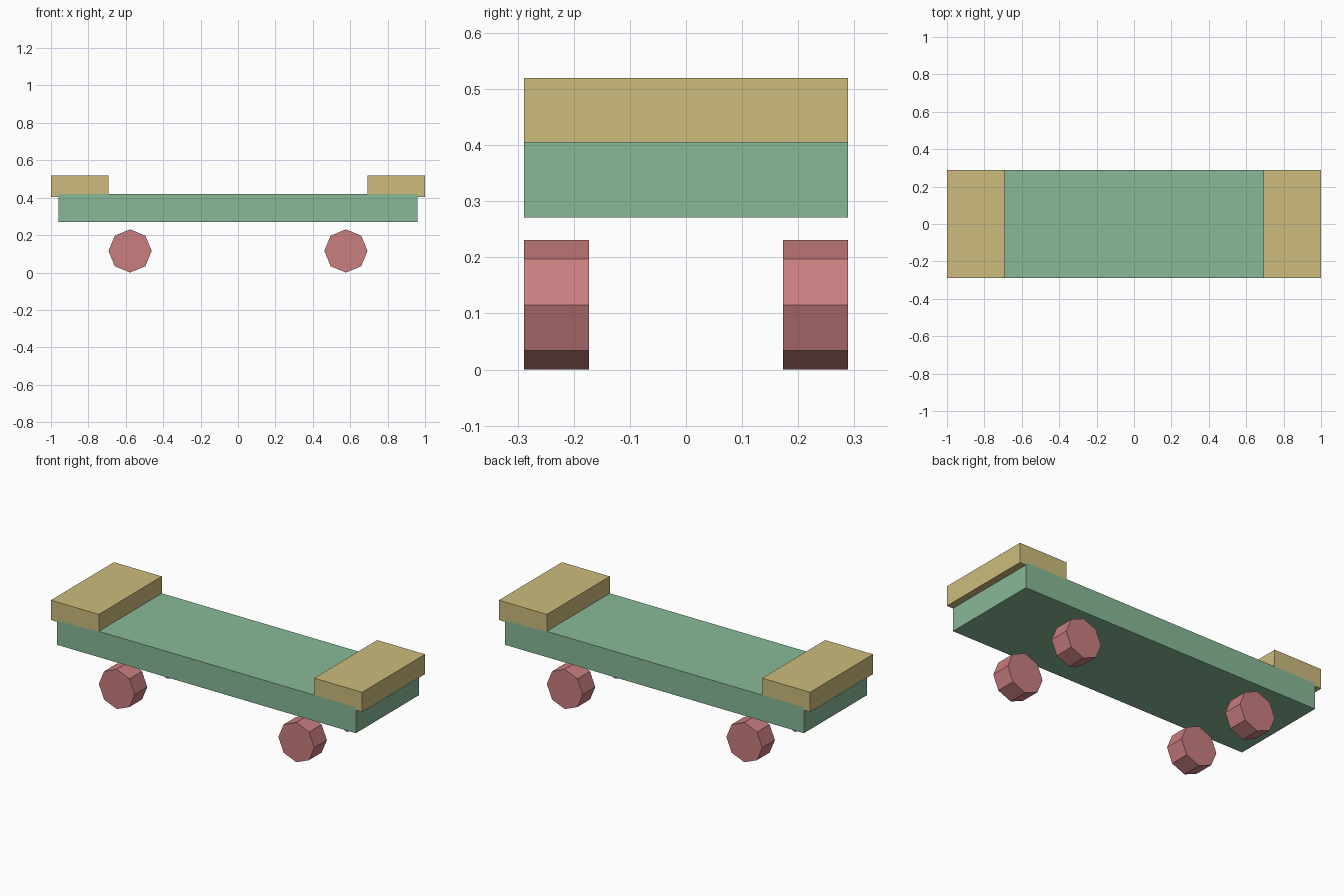
import bpy
import bmesh
import math
from mathutils import Matrix

if "Cube" in bpy.data.objects:
    bpy.data.objects.remove(bpy.data.objects["Cube"])


def material(name, rgb):
    """Flat material from 0-255 display values, converted to linear."""
    m = bpy.data.materials.new(name)
    m.diffuse_color = [((c / 255 + 0.055) / 1.055) ** 2.4 for c in rgb] + [1.0]
    m.use_nodes = True
    m.node_tree.nodes["Principled BSDF"].inputs["Base Color"].default_value = m.diffuse_color
    return m


green = material("soft green", (136, 185, 151))
tan = material("tan", (204, 188, 125))
red = material("dusty red", (201, 126, 128))


def finish(name, bm, mat, location):
    mesh = bpy.data.meshes.new(name)
    bm.to_mesh(mesh)
    bm.free()
    mesh.materials.append(mat)
    obj = bpy.data.objects.new(name, mesh)
    obj.location = location
    bpy.context.collection.objects.link(obj)


def box(name, size, location, mat):
    bm = bmesh.new()
    bmesh.ops.create_cube(bm, size=1)
    bmesh.ops.scale(bm, vec=size, verts=bm.verts)
    finish(name, bm, mat, location)


def wheel(name, radius, width, location, mat):
    # Eight-sided wheel with its axis along y and a corner at the bottom
    bm = bmesh.new()
    bmesh.ops.create_cone(bm, cap_ends=True, segments=8, radius1=radius,
                          radius2=radius, depth=width,
                          matrix=Matrix.Rotation(math.pi / 2, 4, 'X'))
    finish(name, bm, mat, location)


# Deck board
box("deck", (1.92, 0.578, 0.15), (0, 0, 0.346), green)

for sx, end in ((-1, "left"), (1, "right")):
    # Raised end block overlapping the deck
    box(f"{end}_end_block", (0.308, 0.578, 0.115), (sx * 0.846, 0, 0.462), tan)
    # Pair of wheels under this end
    for sy, side in ((-1, "front"), (1, "back")):
        wheel(f"{end}_{side}_wheel", 0.1155, 0.1155,
              (sx * 0.577, sy * 0.231, 0.1155), red)
